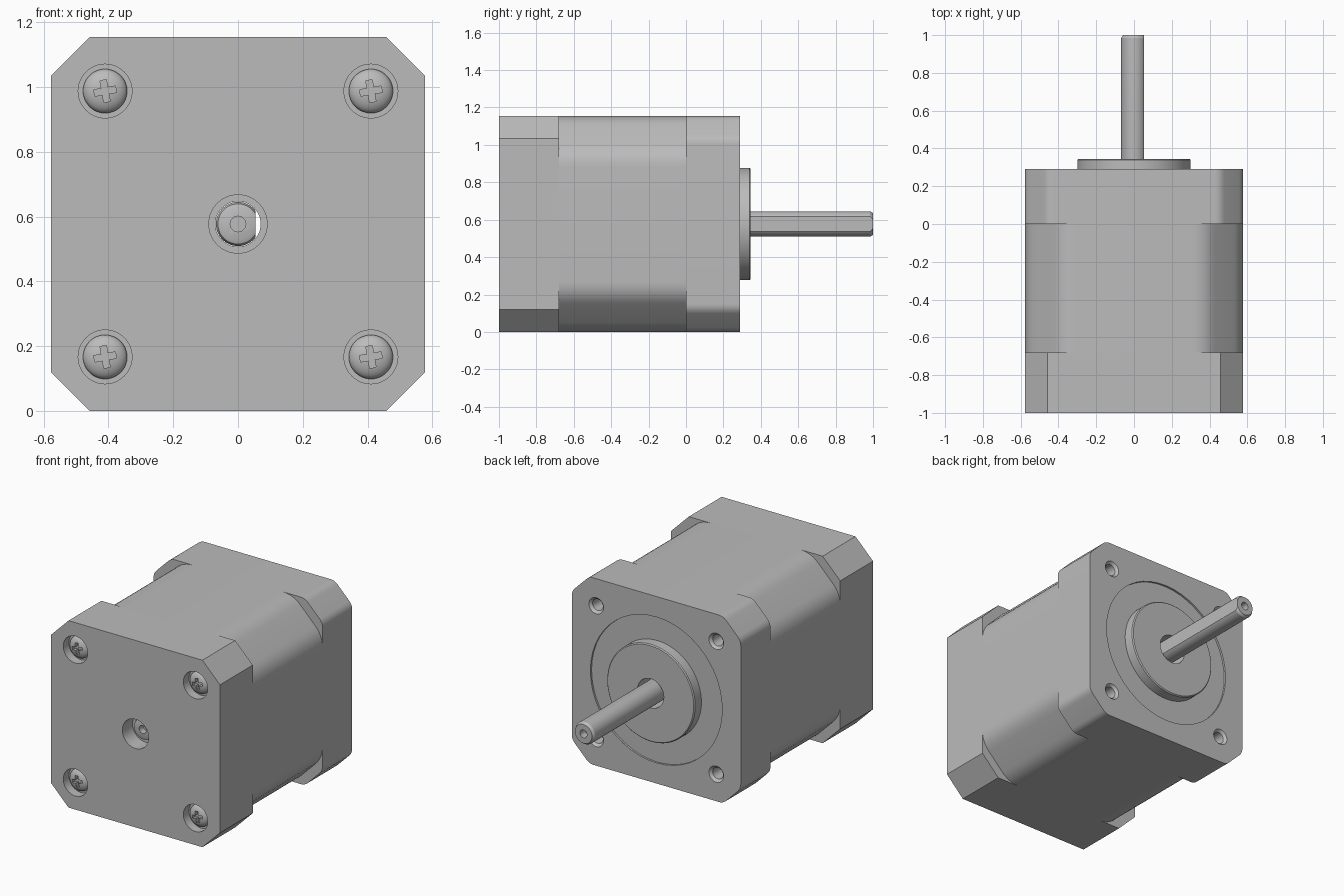
import bpy, bmesh, math
from mathutils import Vector, Matrix

cube = bpy.data.objects.get("Cube")
if cube:
    bpy.data.objects.remove(cube, do_unlink=True)

HALF = 0.577          # half width of the square housing
MID = HALF            # height of the shaft axis
SCREW = 0.41          # screw offset from the axis

grey = bpy.data.materials.new("plain grey metal")
grey.use_nodes = True
colour = (0.5, 0.5, 0.5, 1)
grey.diffuse_color = colour
grey.node_tree.nodes["Principled BSDF"].inputs["Base Color"].default_value = colour


def finish(name, bm):
    """Turn a bmesh into a named object in the grey material."""
    bmesh.ops.recalc_face_normals(bm, faces=bm.faces)
    mesh = bpy.data.meshes.new(name)
    bm.to_mesh(mesh)
    bm.free()
    mesh.materials.append(grey)
    ob = bpy.data.objects.new(name, mesh)
    bpy.context.collection.objects.link(ob)
    return ob


def housing(name, cut, fillet, y0, y1):
    """Square prism along y with cut corners, optionally softened."""
    s, k = HALF, HALF - cut
    octagon = [Vector(p) for p in ((k, s), (-k, s), (-s, k), (-s, -k),
                                   (-k, -s), (k, -s), (s, -k), (s, k))]
    outline = []
    for i, p in enumerate(octagon):
        if not fillet:
            outline.append(p)
            continue
        a = p + (octagon[i - 1] - p).normalized() * fillet
        b = p + (octagon[(i + 1) % 8] - p).normalized() * fillet
        for j in range(7):
            t = j / 6
            outline.append(a.lerp(p, t).lerp(p.lerp(b, t), t))
    bm = bmesh.new()
    face = bm.faces.new([bm.verts.new((p.x, y0, p.y + MID)) for p in outline])
    grown = bmesh.ops.extrude_face_region(bm, geom=[face], use_keep_orig=True)
    moved = [v for v in grown["geom"] if isinstance(v, bmesh.types.BMVert)]
    bmesh.ops.translate(bm, verts=moved, vec=(0, y1 - y0, 0))
    return finish(name, bm)


def lathe(name, profile, x=0, z=0, n=48):
    """Solid turned about y from (radius, y) points, ends closed."""
    bm = bmesh.new()
    rings = []
    for r, y in profile:
        turn = [2 * math.pi * i / n for i in range(n)]
        rings.append([bm.verts.new((x + r * math.cos(a), y, MID + z + r * math.sin(a)))
                      for a in turn])
    for a, b in zip(rings, rings[1:]):
        for i in range(n):
            j = (i + 1) % n
            bm.faces.new((a[i], a[j], b[j], b[i]))
    bm.faces.new(rings[0])
    bm.faces.new(rings[-1])
    return finish(name, bm)


def block(name, size, centre, roll=0):
    bm = bmesh.new()
    bmesh.ops.create_cube(bm, size=1)
    bm.transform(Matrix.Translation(centre) @ Matrix.Rotation(roll, 4, 'Y')
                 @ Matrix.Diagonal((*size, 1)))
    return finish(name, bm)


def cut(ob, *cutters):
    """Subtract each cutter and discard it."""
    for c in cutters:
        c.hide_render = True
        m = ob.modifiers.new("cut", 'BOOLEAN')
        m.operation, m.solver, m.object = 'DIFFERENCE', 'EXACT', c
        bpy.context.view_layer.objects.active = ob
        bpy.ops.object.modifier_apply(modifier=m.name)
        bpy.data.objects.remove(c, do_unlink=True)


def drill(r, y0, y1, x=0, z=0):
    return lathe("cutter", [(r, y0), (r, y1)], x, z)


corners = [(sx * SCREW, sz * SCREW) for sx in (-1, 1) for sz in (-1, 1)]

# Housing: front cap, laminated middle with deeper corners, rear cap
front_cap = housing("front_cap", 0.12, 0, -1, -0.68)
middle = housing("middle_housing", 0.2, 0.07, -0.68, 0)
rear_cap = housing("rear_cap", 0.12, 0.03, 0, 0.29)

# Shaft bore and shallow dish around the boss
cut(front_cap, drill(0.07, -1.1, -0.5), drill(0.09, -1.1, -0.9))
cut(middle, drill(0.07, -0.8, 0.1))
cut(rear_cap, drill(0.45, 0.278, 0.4), drill(0.07, -0.1, 0.4), drill(0.09, 0.2, 0.4))

# Raised pilot boss
boss = lathe("pilot_boss", [(0.3, 0.278), (0.3, 0.339), (0.294, 0.345)], n=96)
cut(boss, drill(0.09, 0.2, 0.4))

# Screw pockets in front, countersunk mounting holes behind
for x, z in corners:
    cut(front_cap, drill(0.083, -1.1, -0.945, x, z))
    cut(rear_cap, lathe("cutter", [(0.035, 0.13), (0.035, 0.275), (0.05, 0.29),
                                   (0.05, 0.35)], x, z))

# D-shaped shaft with chamfered ends and centre holes
shaft = lathe("shaft", [(0.05, -0.93), (0.062, -0.925), (0.068, -0.91),
                        (0.068, 0.985), (0.058, 1.0)])
cut(shaft, block("cutter", (0.1, 3, 0.4), (0.104, 0, MID)),
    drill(0.024, -1.1, -0.89), drill(0.024, 0.95, 1.1))

# Domed cross-head screws
screws = []
for x, z in corners:
    dome = [(0.068, -0.94), (0.068, -0.953)]
    for i in range(1, 9):
        a = math.radians(i * 11)
        dome.append((0.068 * math.cos(a), -0.953 - 0.034 * math.sin(a)))
    screw = lathe("screw", dome, x, z)
    for size in ((0.068, 0.05, 0.02), (0.02, 0.05, 0.068)):
        cut(screw, block("cutter", size, (x, -0.985, MID + z), math.radians(-10)))
    screws.append(screw)

# Smooth curved surfaces, keep machined edges sharp
for ob in [front_cap, middle, rear_cap, boss, shaft] + screws:
    bpy.ops.object.select_all(action='DESELECT')
    ob.select_set(True)
    bpy.context.view_layer.objects.active = ob
    bpy.ops.object.shade_smooth_by_angle(angle=math.radians(25))
